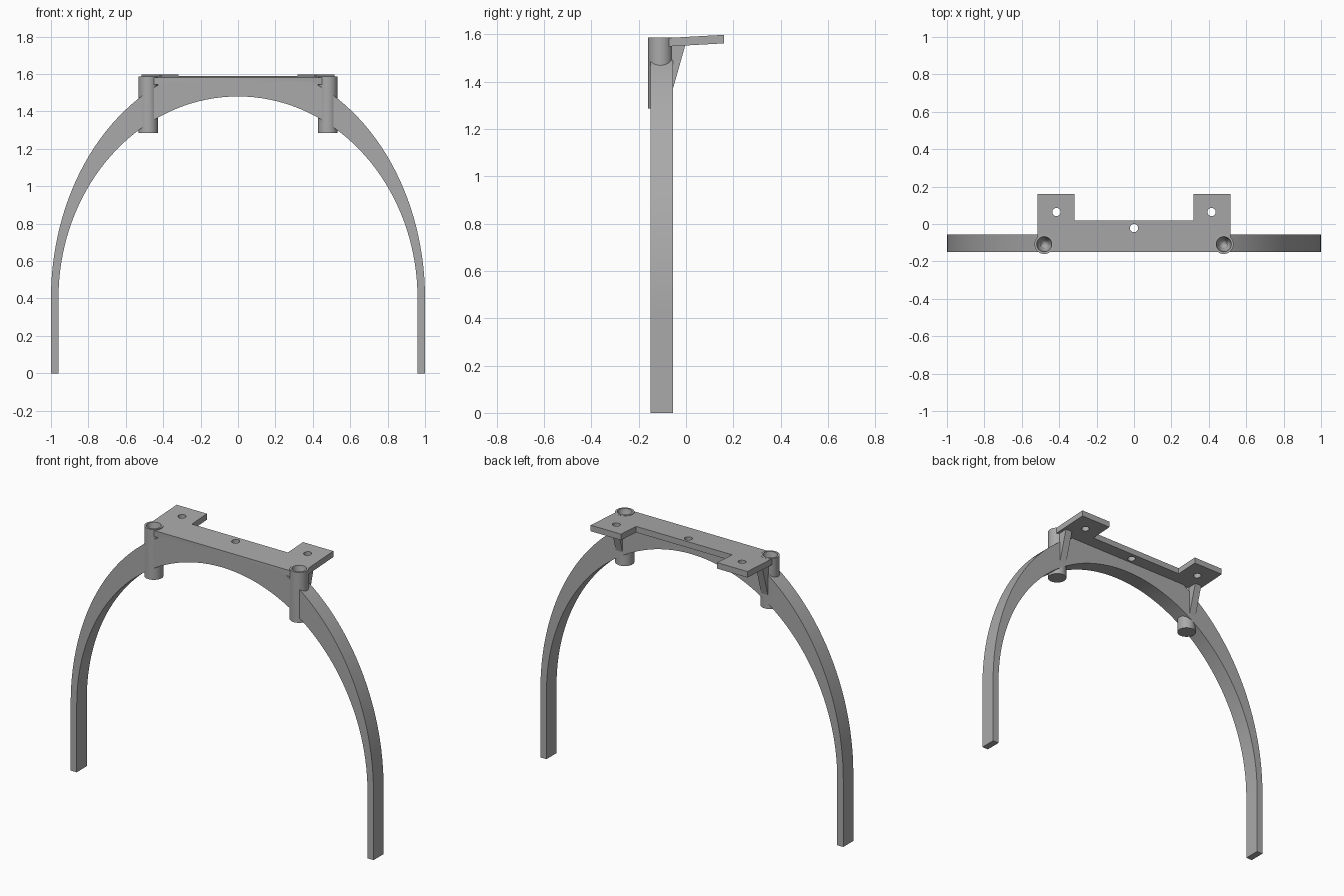
import bpy, bmesh, math

cube = bpy.data.objects.get("Cube")
if cube:
    bpy.data.objects.remove(cube, do_unlink=True)

grey = bpy.data.materials.new("plain grey")
grey.use_nodes = True
grey.diffuse_color = (0.4, 0.4, 0.4, 1)
grey.node_tree.nodes["Principled BSDF"].inputs["Base Color"].default_value = (0.4, 0.4, 0.4, 1)

FRONT, BACK = -0.15, -0.055      # depth of the arch band
POST_X, POST_Y, POST_R = 0.48, -0.108, 0.052
SPRING = 0.4                     # height where the legs begin to curve


def finish(name, bm):
    bmesh.ops.recalc_face_normals(bm, faces=bm.faces)
    mesh = bpy.data.meshes.new(name)
    bm.to_mesh(mesh)
    bm.free()
    obj = bpy.data.objects.new(name, mesh)
    bpy.context.collection.objects.link(obj)
    mesh.materials.append(grey)
    return obj


def prism(name, outline, low, high):
    """Join two placed copies of a 2D outline into a solid."""
    bm = bmesh.new()
    rings = [[bm.verts.new(place(*p)) for p in outline] for place in (low, high)]
    for ring in rings:
        bm.faces.new(ring)
    n = len(outline)
    for i in range(n):
        j = (i + 1) % n
        bm.faces.new((rings[0][i], rings[0][j], rings[1][j], rings[1][i]))
    return finish(name, bm)


def round_solid(name, x, y, z0, z1, r0, r1, sides=48):
    bm = bmesh.new()
    bmesh.ops.create_cone(bm, cap_ends=True, segments=sides, radius1=r0,
                          radius2=r1, depth=z1 - z0)
    bmesh.ops.translate(bm, verts=bm.verts, vec=(x, y, (z0 + z1) / 2))
    return finish(name, bm)


def activate(obj):
    bpy.ops.object.select_all(action='DESELECT')
    obj.select_set(True)
    bpy.context.view_layer.objects.active = obj


def cut(obj, cutters):
    activate(obj)
    for cutter in cutters:
        mod = obj.modifiers.new("hole", 'BOOLEAN')
        mod.operation = 'DIFFERENCE'
        mod.solver = 'EXACT'
        mod.object = cutter
        bpy.ops.object.modifier_apply(modifier=mod.name)


# Arch: straight legs running into an elliptical arc, flat under the plate
def arc(a, b, steps=72):
    return [(a * math.cos(math.pi * i / steps),
             min(SPRING + b * math.sin(math.pi * i / steps), 1.56))
            for i in range(steps + 1)]


arch_outline = ([(1, 0)] + arc(1, 1.262) + [(-1, 0), (-0.96, 0)]
                + arc(0.96, 1.08)[::-1] + [(0.96, 0)])
arch = prism("arch_band", arch_outline,
             lambda x, z: (x, FRONT, z), lambda x, z: (x, BACK, z))


# Mounting plate: two rear tabs, tipped slightly up towards the back
def plate_level(height):
    return lambda x, y: (x, y, height + 0.055 * (y - FRONT))


half = [(POST_X - 0.03, FRONT), (POST_X, POST_Y - 0.03), (0.517, POST_Y),
        (0.517, 0.16), (0.317, 0.16), (0.317, 0.018)]
plate_outline = half + [(-x, y) for x, y in reversed(half)]
plate = prism("mounting_plate", plate_outline, plate_level(1.544), plate_level(1.58))

# Posts and the tapering gussets behind them
posts, sockets, parts = [], [], [arch, plate]
gusset_outline = [(-0.09, 1.56), (-0.003, 1.553), (-0.075, 1.3), (-0.09, 1.3)]
for side, s in (("left", 1), ("right", -1)):
    x = s * POST_X
    posts.append(round_solid(side + "_post", x, POST_Y, 1.285, 1.586, POST_R, POST_R))
    sockets.append(round_solid(side + "_socket_cutter", x, POST_Y, 1.35, 1.62, 0, 0.046))
    parts.append(prism(side + "_gusset", gusset_outline,
                       lambda y, z: (x - 0.022, y, z), lambda y, z: (x + 0.022, y, z)))
parts += posts

# Screw holes through the plate and conical sockets in the posts
holes = [round_solid("hole_cutter", x, y, 1.5, 1.7, 0.022, 0.022, 32)
         for x, y in ((0, -0.022), (0.415, 0.064), (-0.415, 0.064))]
cut(plate, sockets + holes)
cut(arch, sockets + holes[:1])
for part in parts[2:]:
    cut(part, sockets)
for cutter in sockets + holes:
    bpy.data.objects.remove(cutter, do_unlink=True)

for part in parts:
    activate(part)
    bpy.ops.object.shade_smooth_by_angle(angle=math.radians(30))
